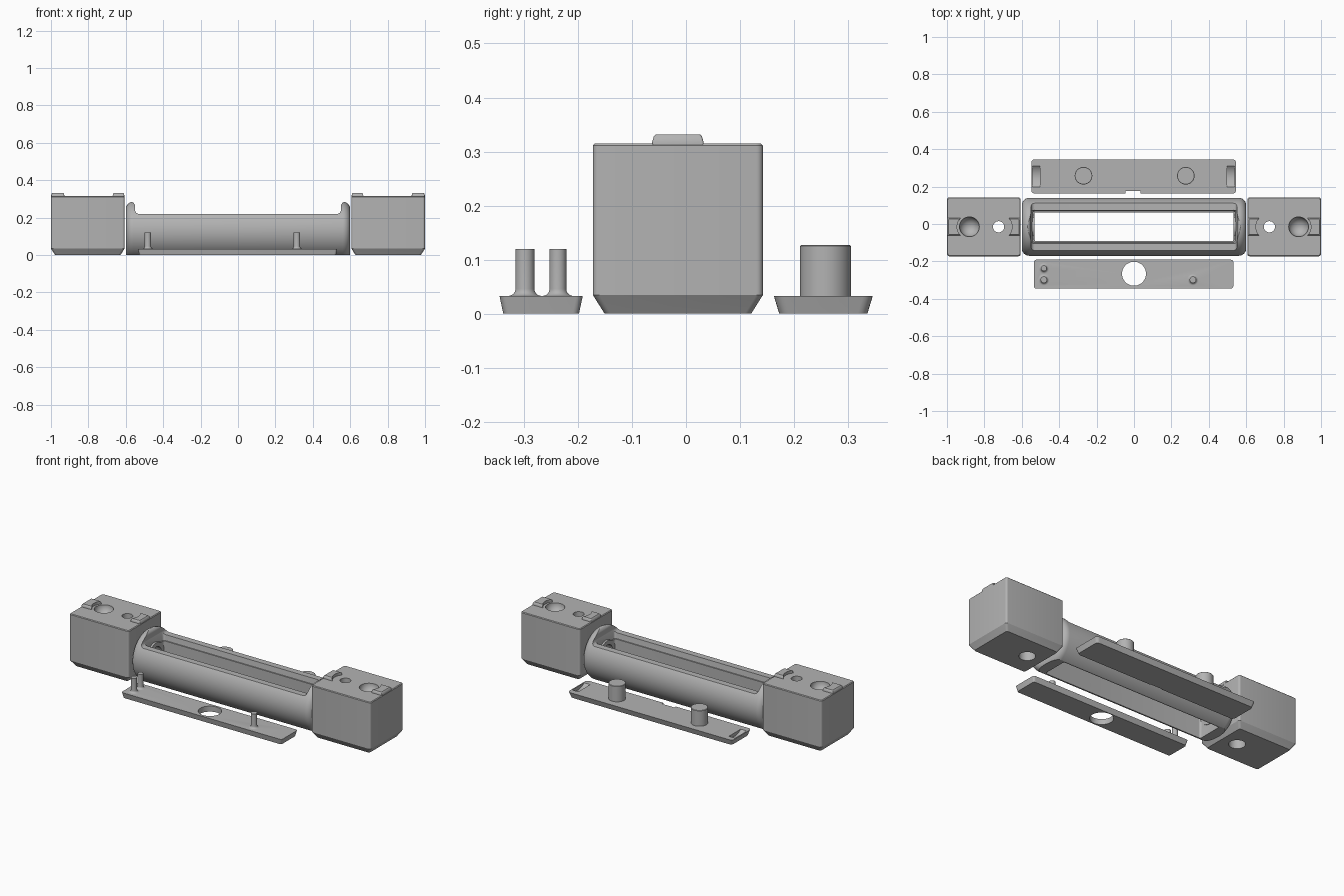
import bpy, bmesh, math
from mathutils import Matrix

if "Cube" in bpy.data.objects:
    bpy.data.objects.remove(bpy.data.objects["Cube"])

YC = -0.015          # centre line of the main body
AX = 0.13            # height of the tube axis
grey = bpy.data.materials.new("light_grey")
grey.diffuse_color = (0.45, 0.45, 0.45, 1)
grey.use_nodes = True
grey.node_tree.nodes["Principled BSDF"].inputs["Base Color"].default_value = grey.diffuse_color


def finish(name, bm):
    bmesh.ops.recalc_face_normals(bm, faces=bm.faces)
    me = bpy.data.meshes.new(name)
    bm.to_mesh(me)
    bm.free()
    me.materials.append(grey)
    ob = bpy.data.objects.new(name, me)
    bpy.context.collection.objects.link(ob)
    return ob


def loft(name, rings):
    """Closed solid through rings of equal point count."""
    bm = bmesh.new()
    vs = [[bm.verts.new(p) for p in r] for r in rings]
    n = len(vs[0])
    for a, b in zip(vs, vs[1:]):
        for i in range(n):
            bm.faces.new((a[i], a[(i + 1) % n], b[(i + 1) % n], b[i]))
    bm.faces.new(vs[0][::-1])
    bm.faces.new(vs[-1])
    return finish(name, bm)


def slab(name, cx, cy, hx, hy, r, levels):
    """Rounded rectangle; levels are (z, inset) pairs."""
    rings = []
    for z, d in levels:
        ring = []
        for q, (sx, sy) in enumerate([(1, 1), (-1, 1), (-1, -1), (1, -1)]):
            for k in range(6):
                a = math.pi / 2 * (q + k / 5)
                ring.append((cx + sx * (hx - d - r) + r * math.cos(a),
                             cy + sy * (hy - d - r) + r * math.sin(a), z))
        rings.append(ring)
    return loft(name, rings)


def turned(name, profile, origin, axis="Z", n=48):
    """Solid of (radius, height) profile about an axis."""
    m = Matrix.Translation(origin)
    if axis == "X":
        m = m @ Matrix.Rotation(math.pi / 2, 4, "Y")
    rings = [[tuple(m @ Matrix.Rotation(2 * math.pi * i / n, 4, "Z") @ Matrix.Translation((r, 0, h))
                    .to_translation()) for i in range(n)] for r, h in profile]
    return loft(name, rings)


def boolean(ob, others, op="DIFFERENCE"):
    bpy.context.view_layer.objects.active = ob
    for o in others:
        o.hide_render = True
        mod = ob.modifiers.new("cut", "BOOLEAN")
        mod.operation, mod.object, mod.solver = op, o, "EXACT"
        bpy.ops.object.modifier_apply(modifier=mod.name)
        bpy.data.objects.remove(o)


def smooth(ob):
    bpy.ops.object.select_all(action="DESELECT")
    ob.select_set(True)
    bpy.context.view_layer.objects.active = ob
    bpy.ops.object.shade_smooth_by_angle(angle=math.radians(30))


def arc(cx, cz, r, a0, a1, n=6):
    return [(cx + r * math.cos(math.radians(a0 + (a1 - a0) * i / n)),
             cz + r * math.sin(math.radians(a0 + (a1 - a0) * i / n))) for i in range(n + 1)]


# End blocks with chamfered foot, raised tabs, dish and screw hole
for side, s in (("left", -1), ("right", 1)):
    block = slab(side + "_end_block", s * 0.803, YC, 0.197, 0.1575, 0.012,
                 [(0, 0.022), (0.035, 0), (0.311, 0), (0.315, 0.004)])
    tabs = []
    for x0, x1, hx, hr in ((0.928, 0.999, 0.88, 0.066), (0.607, 0.672, 0.724, 0.072)):
        tab = slab("tab", s * (x0 + x1) / 2, YC, (x1 - x0) / 2, 0.0475, 0.004,
                   [(0.30, 0), (0.318, 0), (0.328, 0.003), (0.332, 0.007)])
        boolean(tab, [turned("tab_cut", [(hr, 0.2), (hr, 0.4)], (s * hx, YC, 0))])
        tabs.append(tab)
    boolean(block, tabs, "UNION")
    dish = [(r, 0.315 - z) for r, z in arc(0, 0, 0.053, 3, 87, 10)][::-1]
    boolean(block, [
        turned("dish_cut", dish + [(0.053, 0.4)], (s * 0.88, YC, 0)),
        turned("screw_cut", [(0.045, -0.1), (0.045, 0.08), (0.03, 0.0801), (0.03, 0.4)],
               (s * 0.724, YC, 0))])
    smooth(block)

# Tube body: rounded-end cylinder, flattened below and cut open above
H = 0.6
prof = arc(0.115, H - 0.04, 0.04, 0, 90, 8)
prof = [(r, -h) for r, h in prof[::-1]] + prof
body = turned("tube_body", prof, (0, YC, AX), "X", 96)
half = arc(0.53, 0.24, 0.02, 270, 360) + arc(0.575, 0.26, 0.025, 180, 90)
half = half + [(0.575, 0.4)]
outline = half + [(-x, z) for x, z in half[::-1]]
top_cut = loft("top_cut", [[(x, y, z) for x, z in outline] for y in (-0.4, 0.4)])
floor_cut = slab("floor_cut", 0, YC, 1, 0.4, 0.01, [(-0.2, 0), (0, 0)])
slot = slab("slot_cut", 0, YC, 0.55, 0.0915, 0.012,
            [(-0.05, 0.0155), (0.035, 0.0145), (0.187, 0.0145), (0.1871, 0.008), (0.24, 0)])
boolean(body, [top_cut, floor_cut, slot])

# Round bosses with cable holes on the inner end walls
for s in (-1, 1):
    boolean(body, [turned("boss", [(0.075, -0.02), (0.075, 0.02)], (s * 0.552, YC, AX), "X")], "UNION")
for s in (-1, 1):
    boolean(body, [turned("cable_cut", [(0.05, -0.1), (0.05, 0.1)], (s * 0.57, YC, AX), "X")])
smooth(body)

# Lower cover plate with round window and flared pins
cover = slab("bottom_cover", -0.002, -0.268, 0.533, 0.077, 0.012, [(0, 0.007), (0.033, 0)])
boolean(cover, [turned("window_cut", [(0.064, -0.1), (0.064, 0.1)], (0, -0.266, 0))])
for x, y, r in ((-0.482, -0.237, 0.0155), (-0.482, -0.298, 0.0175), (0.315, -0.298, 0.0175)):
    flare = [(pr, z) for pr, z in arc(r + 0.013, 0.046, 0.013, 270, 180)]
    boolean(cover, [turned("pin", [(r + 0.013, 0.02)] + flare + [(r, 0.12)], (x, y, 0), n=32)], "UNION")
smooth(cover)

# Upper lid with two posts, scooped ends and a latch notch
lid = slab("top_lid", -0.002, 0.254, 0.547, 0.0915, 0.018, [(0, 0.01), (0.033, 0)])
scoops = [turned("scoop_cut", [(0.085, -0.02), (0.085, 0.02)], (s * 0.52 - 0.002, 0.254, 0.097), "X", 64)
          for s in (-1, 1)]
notch = slab("notch_cut", -0.005, 0.165, 0.041, 0.0115, 0.002, [(-0.1, 0), (0.1, 0)])
boolean(lid, scoops + [notch])
for x in (-0.27, 0.277):
    boolean(lid, [turned("post", [(0.047, 0.02), (0.047, 0.125), (0.045, 0.127)], (x, 0.258, 0))], "UNION")
smooth(lid)
